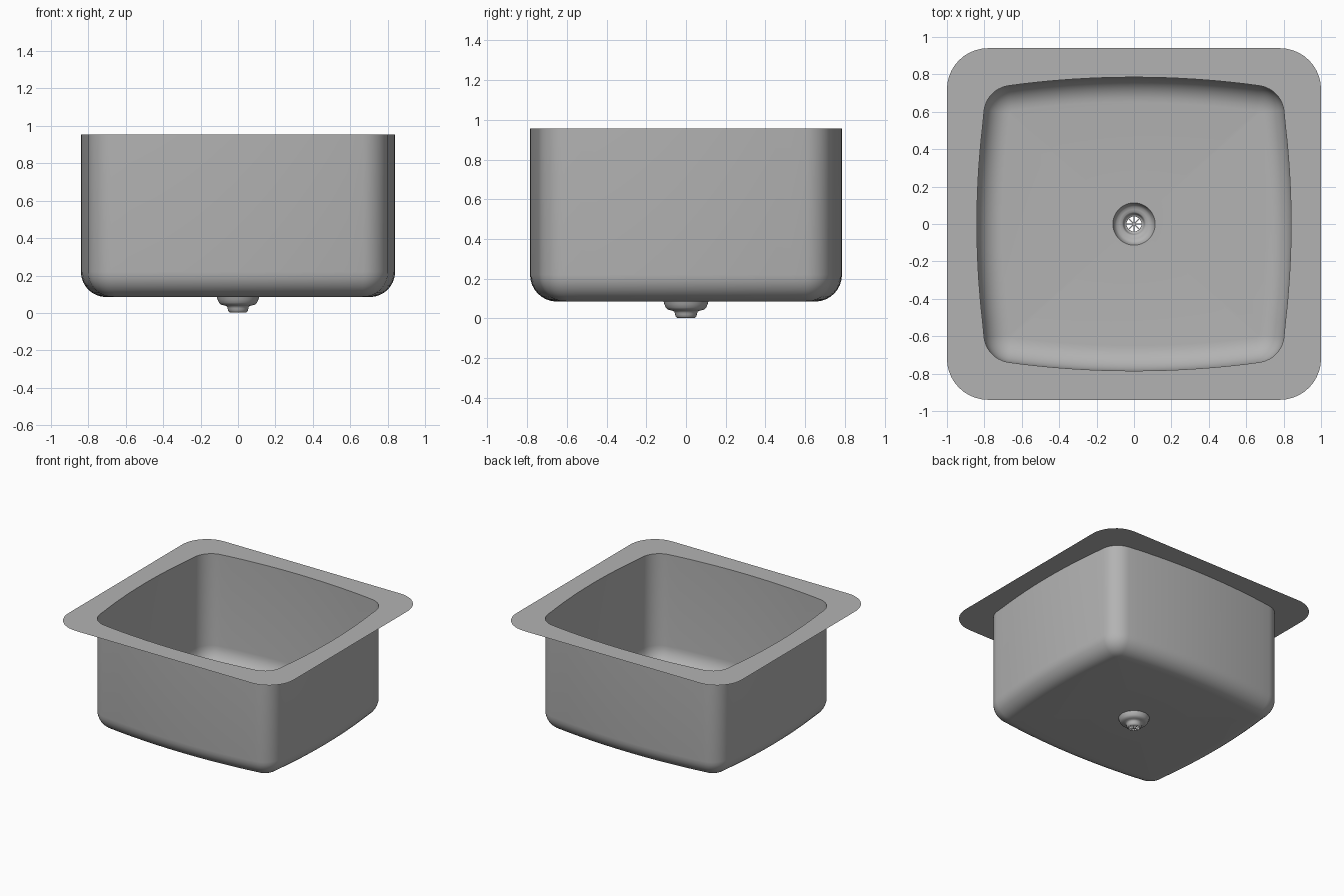
import bpy, bmesh
from math import sin, cos, pi, asin, atan2

if "Cube" in bpy.data.objects:
    bpy.data.objects.remove(bpy.data.objects["Cube"])

RIM_Z, FLOOR_Z, FILLET = 0.955, 0.085, 0.135
SIDE_N, CORNER_N, FILLET_N = 8, 10, 8

# Brushed steel
steel = bpy.data.materials.new("brushed steel")
steel.use_nodes = True
colour = (0.45, 0.45, 0.45, 1)
steel.diffuse_color = colour
steel.node_tree.nodes["Principled BSDF"].inputs["Base Color"].default_value = colour


def four_quadrants(quarter):
    """Mirror a +x +y quarter outline into a full counter-clockwise loop."""
    half = quarter + [(-x, y) for x, y in reversed(quarter[:-1])]
    return half + [(x, -y) for x, y in reversed(half[1:-1])]


def bowl_outline(inset):
    """Bulging sides joined by tangent round corners, offset inwards."""
    a, b = asin(0.134), pi / 2 - asin(0.134)
    side, end, corner = 4.5 - inset, 5.0 - inset, 0.154 - inset
    pts = []
    for i in range(SIDE_N):
        t = a * i / SIDE_N
        pts.append((0.84 - 4.5 + side * cos(t), side * sin(t)))
    for i in range(CORNER_N + 1):
        t = a + (b - a) * i / CORNER_N
        pts.append((0.649 + corner * cos(t), 0.587 + corner * sin(t)))
    for i in range(1, SIDE_N + 1):
        t = b + (pi / 2 - b) * i / SIDE_N
        pts.append((end * cos(t), 0.785 - 5.0 + end * sin(t)))
    return four_quadrants(pts)


def flange_outline(w, d, r):
    """Rounded rectangle with the same point count as the bowl."""
    pts = [(w, (d - r) * i / SIDE_N) for i in range(SIDE_N)]
    for i in range(CORNER_N + 1):
        t = pi / 2 * i / CORNER_N
        pts.append((w - r + r * cos(t), d - r + r * sin(t)))
    pts += [((w - r) * (1 - i / SIDE_N), d) for i in range(1, SIDE_N + 1)]
    return four_quadrants(pts)


def loft(name, loops):
    """Skin quads between successive (outline, height) loops."""
    bm = bmesh.new()
    rings = [[bm.verts.new((x, y, z)) for x, y in pts] for pts, z in loops]
    for upper, lower in zip(rings, rings[1:]):
        n = len(upper)
        for i in range(n):
            j = (i + 1) % n
            bm.faces.new((upper[i], upper[j], lower[j], lower[i]))
    return finish(name, bm)


def finish(name, bm):
    mesh = bpy.data.meshes.new(name)
    bm.to_mesh(mesh)
    bm.free()
    mesh.materials.append(steel)
    ob = bpy.data.objects.new(name, mesh)
    bpy.context.collection.objects.link(ob)
    bpy.ops.object.select_all(action="DESELECT")
    ob.select_set(True)
    bpy.context.view_layer.objects.active = ob
    bpy.ops.object.shade_smooth_by_angle(angle=pi / 5)
    return ob


def circle(r, n=48):
    return [(r * cos(2 * pi * i / n), r * sin(2 * pi * i / n)) for i in range(n)]


# Flat mounting flange around the opening
loft("flange", [(flange_outline(1, 0.94, 0.22), RIM_Z), (bowl_outline(0), RIM_Z)])

# Basin walls, rounded bottom edge and floor up to the drain opening
DRAIN_R = 0.113
loops = [(bowl_outline(0), RIM_Z)]
for k in range(FILLET_N + 1):
    t = pi / 2 * k / FILLET_N
    loops.append((bowl_outline(FILLET * (1 - cos(t))), FLOOR_Z + FILLET * (1 - sin(t))))
drain_edge = [(DRAIN_R * cos(atan2(y, x)), DRAIN_R * sin(atan2(y, x))) for x, y in loops[-1][0]]
loops.append((drain_edge, FLOOR_Z))
loft("basin", loops)

# Stepped drain cup
profile = [(DRAIN_R, FLOOR_Z), (0.109, 0.072), (0.102, 0.055), (0.092, 0.045),
           (0.078, 0.041), (0.064, 0.038), (0.058, 0.033), (0.055, 0.022),
           (0.052, 0.01), (0.046, 0.004), (0.04, 0.002)]
loft("drain_cup", [(circle(r), z) for r, z in profile])

# Open strainer: hub and thin radial spokes
bm = bmesh.new()
bm.faces.new([bm.verts.new((x, y, 0)) for x, y in circle(0.007, 16)])
for k in range(8):
    a = 2 * pi * k / 8
    c, s, w = cos(a), sin(a), 0.002
    bm.faces.new([bm.verts.new((r * c - o * s, r * s + o * c, 0.001))
                  for r, o in ((0.005, -w), (0.041, -w), (0.041, w), (0.005, w))])
finish("drain_strainer", bm)
